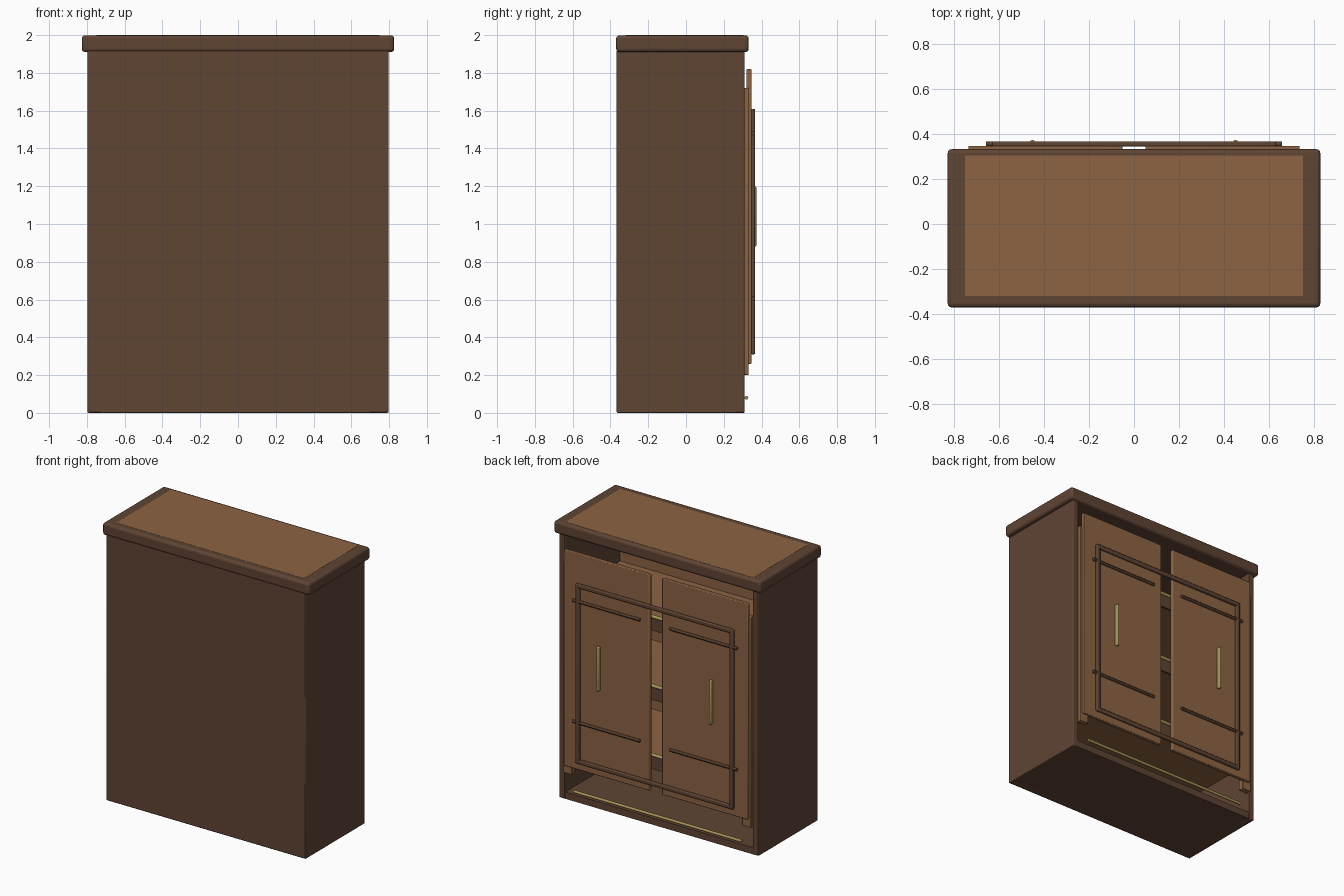
import bpy

cube = bpy.data.objects.get("Cube")
if cube:
    bpy.data.objects.remove(cube, do_unlink=True)


def material(name, colour):
    m = bpy.data.materials.new(name)
    m.use_nodes = True
    m.diffuse_color = (*colour, 1)
    m.node_tree.nodes["Principled BSDF"].inputs["Base Color"].default_value = (*colour, 1)
    return m


DARK = material("dark wood", (0.115, 0.058, 0.034))
LIGHT = material("light wood", (0.266, 0.127, 0.057))
BRASS = material("brass", (0.40, 0.30, 0.10))


def box(name, x, y, z, mat, bevel=0.0, segments=2):
    """Box from (min, max) ranges on each axis, with optional rounded edges."""
    ranges = (x, y, z)
    bpy.ops.mesh.primitive_cube_add(size=1, location=[(a + b) / 2 for a, b in ranges])
    ob = bpy.context.object
    ob.name = name
    ob.scale = [b - a for a, b in ranges]
    bpy.ops.object.transform_apply(location=False, rotation=False, scale=True)
    ob.data.materials.append(mat)
    if bevel:
        mod = ob.modifiers.new("rounded edges", "BEVEL")
        mod.width = bevel
        mod.segments = segments
        bpy.ops.object.shade_smooth_by_angle()
    return ob


def rod(name, x, y, z, radius, mat):
    """Round rod lying along x."""
    bpy.ops.mesh.primitive_cylinder_add(vertices=12, radius=radius, depth=x[1] - x[0],
                                        location=((x[0] + x[1]) / 2, y, z),
                                        rotation=(0, 1.5708, 0))
    ob = bpy.context.object
    ob.name = name
    ob.data.materials.append(mat)
    bpy.ops.object.shade_smooth_by_angle()
    return ob


def span(side, inner, outer):
    """Mirrored x range on the given side."""
    return tuple(sorted((side * inner, side * outer)))


# Carcass, open towards +y
box("front_panel", (-0.797, 0.797), (-0.367, -0.33), (0, 1.92), DARK, 0.006)
box("inner_panel", (-0.75, 0.75), (-0.331, -0.32), (0.05, 1.91), LIGHT)
box("floor_panel", (-0.76, 0.76), (-0.34, 0.308), (0.001, 0.05), DARK)

# Top slab with inlaid board
box("top_slab", (-0.827, 0.827), (-0.37, 0.332), (1.91, 1.999), DARK, 0.018, 3)
box("top_inlay", (-0.75, 0.75), (-0.32, 0.305), (1.995, 2.0), LIGHT)

# Shelves with a dark lip and brass rail
for i, z in enumerate((0.48, 0.98, 1.48)):
    box(f"shelf_{i}", (-0.75, 0.75), (-0.32, 0.27), (z - 0.05, z), LIGHT)
    box(f"shelf_lip_{i}", (-0.75, 0.75), (0.27, 0.285), (z - 0.09, z), DARK)
    rod(f"shelf_rail_{i}", (-0.67, 0.67), 0.285, z + 0.012, 0.012, BRASS)
rod("bottom_rail", (-0.67, 0.67), 0.32, 0.08, 0.01, BRASS)

# Sides, doors and door fittings, mirrored
for side, label in ((1, "left"), (-1, "right")):
    box(f"{label}_side", span(side, 0.75, 0.797), (-0.367, 0.31), (0, 1.92), DARK, 0.006)
    box(f"{label}_hinge_stile", span(side, 0.68, 0.75), (0.29, 0.332), (0.2, 1.72), LIGHT, 0.004)
    box(f"{label}_door", span(side, 0.05, 0.735), (0.32, 0.347), (0.26, 1.82), LIGHT, 0.005)
    box(f"{label}_handle", span(side, 0.44, 0.46), (0.345, 0.372), (0.88, 1.2), BRASS, 0.006)
    for z, place in ((0.605, "lower"), (1.48, "upper")):
        rod(f"{label}_{place}_bar", span(side, 0.12, 0.657), 0.355, z, 0.011, DARK)

    # Upright of the decorative frame
    box(f"{label}_frame_upright", span(side, 0.6, 0.63), (0.343, 0.366), (0.31, 1.61), DARK, 0.007)

# Cross pieces of the decorative frame
for z, place in ((0.31, "bottom"), (1.58, "top")):
    box(f"{place}_frame_rail", (-0.63, 0.63), (0.343, 0.366), (z, z + 0.03), DARK, 0.007)
